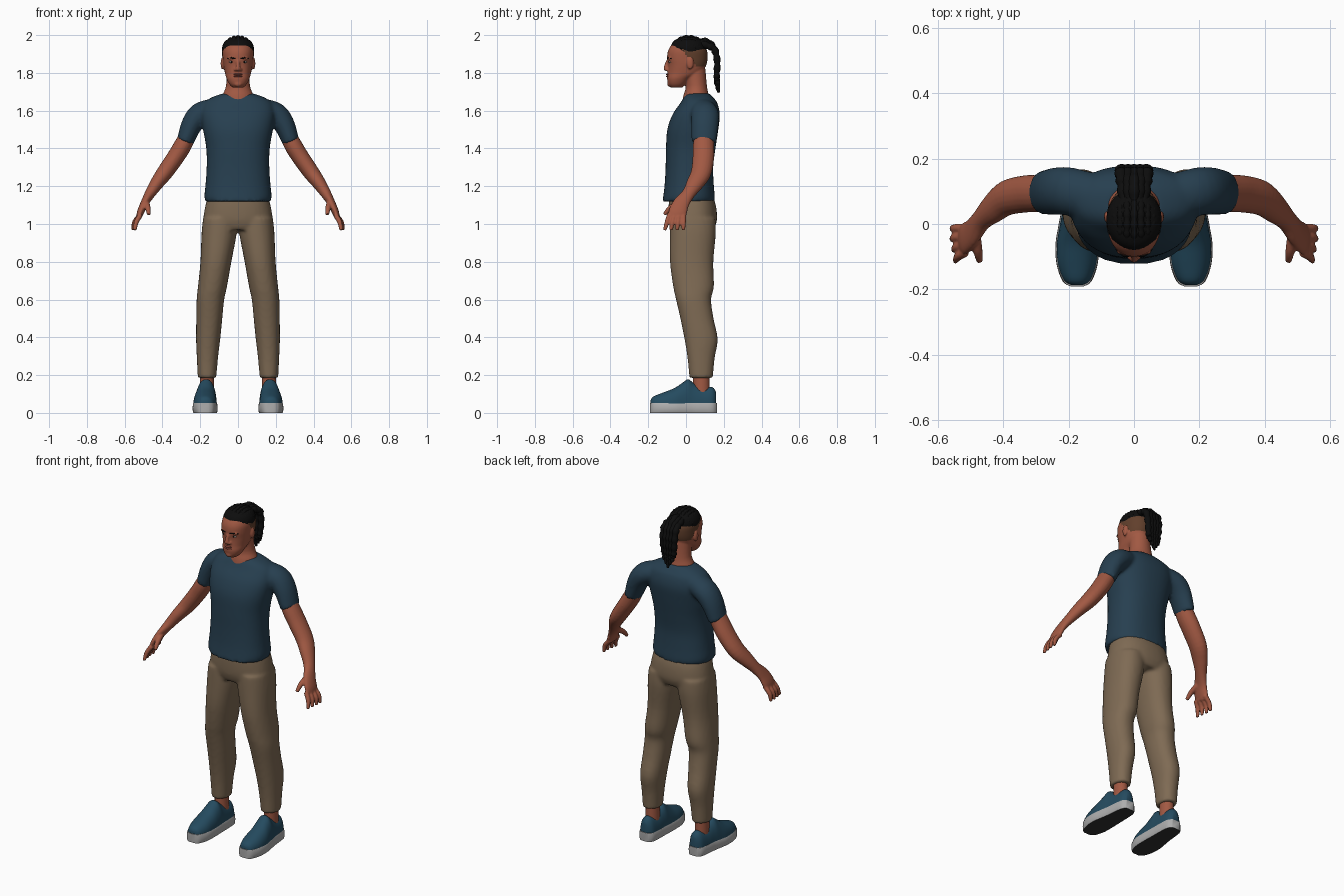
import bpy, bmesh
from math import sin, cos, pi, radians, copysign
from mathutils import Vector, Matrix

cube = bpy.data.objects.get("Cube")
if cube:
    bpy.data.objects.remove(cube, do_unlink=True)

X, Y, Z = Vector((1, 0, 0)), Vector((0, 1, 0)), Vector((0, 0, 1))
SIDES = (("left", 1), ("right", -1))


def material(name, *rgb):
    mat = bpy.data.materials.new(name)
    mat.use_nodes = True
    mat.diffuse_color = (*rgb, 1)
    for node in mat.node_tree.nodes:
        if node.type == "BSDF_PRINCIPLED":
            node.inputs["Base Color"].default_value = (*rgb, 1)
            node.inputs["Roughness"].default_value = 0.8
    return mat


skin = material("skin", 0.36, 0.1, 0.056)
lip_tone = material("lip", 0.26, 0.065, 0.045)
black_hair = material("black_hair", 0.004, 0.004, 0.004)
stubble = material("shaved_hair", 0.12, 0.05, 0.025)
shirt_blue = material("shirt_blue", 0.02, 0.05, 0.08)
khaki = material("khaki", 0.21, 0.145, 0.088)
shoe_blue = material("shoe_blue", 0.018, 0.07, 0.115)
sole_grey = material("sole_grey", 0.42, 0.42, 0.42)
tread_dark = material("tread_dark", 0.03, 0.03, 0.03)
eye_white = material("eye_white", 0.5, 0.45, 0.4)


def resample(points, steps):
    """Smooth curve through tuples of any length."""
    out, last = [], len(points) - 1
    for i in range(last):
        quad = zip(points[max(i - 1, 0)], points[i], points[i + 1], points[min(i + 2, last)])
        quad = list(quad)
        for k in range(steps):
            t = k / steps
            out.append([b + 0.5 * t * (c - a + t * (2 * a - 5 * b + 4 * c - d
                        + t * (3 * b - a - 3 * c + d))) for a, b, c, d in quad])
    return out + [list(points[last])]


def loft(bm, points, side=1, ref=Y, axis=None, power=2, sides=20, steps=4, bump=0, clamp=None):
    """Tube through rings given as (x, y, z, radius across, radius along ref)."""
    path = resample(points, steps)
    rings = []
    for i, (x, y, z, r1, r2) in enumerate(path):
        before, after = path[max(i - 1, 0)], path[min(i + 1, len(path) - 1)]
        tangent = axis or (Vector(after[:3]) - Vector(before[:3])).normalized()
        v = (ref - tangent * ref.dot(tangent)).normalized()
        u = v.cross(tangent)
        swell = 1 + bump * sin(i * pi / 2)
        ring = []
        for k in range(sides):
            c, s = cos(2 * pi * k / sides), sin(2 * pi * k / sides)
            c, s = (copysign(abs(w) ** (2 / power), w) * swell for w in (c, s))
            co = Vector((x, y, z)) + u * (r1 * c) + v * (r2 * s)
            if clamp:
                co.z = min(max(co.z, clamp[0]), clamp[1])
            co.x *= side
            ring.append(bm.verts.new(co))
        rings.append(ring)
    for low, high in zip(rings, rings[1:]):
        for k in range(sides):
            j = (k + 1) % sides
            bm.faces.new((low[k], low[j], high[j], high[k]))
    bm.faces.new(rings[0][::-1])
    bm.faces.new(rings[-1])


def ball(bm, loc, scale):
    matrix = Matrix.LocRotScale(Vector(loc), None, Vector(scale))
    bmesh.ops.create_uvsphere(bm, u_segments=16, v_segments=10, radius=1, matrix=matrix)


def finish(name, bm, *mats, voxel=0, relax=3):
    """Turn the bmesh into an object; voxel blends overlapping pieces into one skin."""
    bmesh.ops.recalc_face_normals(bm, faces=bm.faces)
    mesh = bpy.data.meshes.new(name)
    bm.to_mesh(mesh)
    bm.free()
    mesh.shade_smooth()
    mesh.set_sharp_from_angle(angle=radians(50))
    for mat in mats:
        mesh.materials.append(mat)
    obj = bpy.data.objects.new(name, mesh)
    bpy.context.collection.objects.link(obj)
    if voxel:
        blend = obj.modifiers.new("blend", "REMESH")
        blend.mode, blend.voxel_size, blend.use_smooth_shade = "VOXEL", voxel, True
        soften = obj.modifiers.new("soften", "SMOOTH")
        soften.factor, soften.iterations = 0.5, relax
    return obj


# Shirt: torso and short sleeves
bm = bmesh.new()
loft(bm, [(0, .014, 1.12, .174, .139), (0, .016, 1.15, .178, .136), (0, .017, 1.21, .172, .13),
          (0, .018, 1.3, .166, .126), (0, .025, 1.4, .168, .131), (0, .036, 1.5, .185, .135),
          (0, .054, 1.58, .195, .125), (0, .068, 1.64, .18, .098), (0, .066, 1.67, .14, .078),
          (0, .064, 1.69, .085, .062)], axis=Z, power=2.3, sides=40)
for name, s in SIDES:
    loft(bm, [(.13, .085, 1.605, .06, .07), (.2, .1, 1.58, .063, .074),
              (.245, .1, 1.525, .056, .072), (.281, .095, 1.433, .045, .066)], side=s)
finish("shirt", bm, shirt_blue, voxel=.01, relax=4)

# Trousers: hips and two legs
bm = bmesh.new()
loft(bm, [(0, .025, 1.16, .155, .11), (0, .033, 1.1, .172, .125),
          (0, .037, 1.02, .183, .127), (0, .036, .97, .165, .11)], axis=Z, power=2.3, sides=40)
for name, s in SIDES:
    loft(bm, [(.095, .036, 1.03, .09, .12), (.1, .036, .95, .093, .122), (.117, .03, .8, .082, .115),
              (.135, .04, .67, .077, .108), (.146, .04, .6, .073, .093), (.152, .058, .5, .069, .088),
              (.158, .08, .39, .064, .088), (.162, .08, .29, .056, .072),
              (.164, .08, .185, .049, .062)], side=s, axis=Z, power=2.2, sides=28)
finish("trousers", bm, khaki, voxel=.01, relax=4)

# Arms with hands, ankles, shoes and soles
for name, s in SIDES:
    bm = bmesh.new()
    loft(bm, [(.25, .097, 1.5, .04, .05), (.29, .093, 1.42, .047, .056), (.332, .092, 1.352, .046, .057),
              (.388, .08, 1.272, .043, .054), (.43, .048, 1.215, .036, .046),
              (.466, .013, 1.16, .028, .035), (.495, -.025, 1.11, .021, .043),
              (.515, -.043, 1.065, .019, .049), (.525, -.05, 1.035, .014, .045)], side=s)
    for k in range(4):
        base, tip = -.087 + .025 * k, -.113 + .033 * k
        out = .005 * min(k, 2)
        loft(bm, [(.515, base, 1.05, .014, .014), (.538 + out, (base + tip) / 2, 1.01, .013, .013),
                  (.546 + out, tip, .967, .009, .009)], side=s, sides=12)
    loft(bm, [(.488, -.02, 1.12, .018, .018), (.478, -.08, 1.088, .015, .015),
              (.472, -.114, 1.05, .01, .01)], side=s, ref=X, sides=12)
    finish(name + "_arm", bm, skin, voxel=.005)

    bm = bmesh.new()
    loft(bm, [(.164, .082, .08, .038, .044), (.164, .08, .24, .036, .043)], side=s, axis=Z)
    finish(name + "_ankle", bm, skin)

    # Footprint as (x, y, half width, top height)
    print_rows = [(.174, -.187, .016, .068), (.174, -.172, .04, .087), (.174, -.12, .059, .108),
                  (.174, -.06, .062, .132), (.171, -.015, .058, .162), (.169, .012, .055, .178),
                  (.167, .04, .052, .158), (.165, .085, .049, .137), (.164, .138, .042, .137),
                  (.164, .16, .022, .11)]
    bm = bmesh.new()
    loft(bm, [(x, y, .045, top - .045, w) for x, y, w, top in print_rows], side=s, ref=X, axis=Y,
         power=2.2, sides=32, clamp=(.045, 1))
    finish(name + "_shoe", bm, shoe_blue)
    bm = bmesh.new()
    loft(bm, [(x, y * 1.02, .025, .1, w + .004) for x, y, w, top in print_rows], side=s, ref=X,
         axis=Y, sides=32, clamp=(0, .052))
    sole = finish(name + "_sole", bm, sole_grey, tread_dark)
    for face in sole.data.polygons:
        face.material_index = int(face.normal.z < -.7)

# Head: skull, neck, nose, brow, chin and ears
skull = [(0, -.05, 1.722, .028, .03), (0, -.047, 1.74, .046, .047), (0, -.035, 1.77, .061, .065),
         (0, -.006, 1.8, .069, .091), (0, .005, 1.84, .077, .1), (0, .006, 1.88, .081, .106),
         (0, .007, 1.92, .081, .101), (0, .008, 1.955, .066, .078), (0, .01, 1.98, .035, .04)]
bm = bmesh.new()
loft(bm, skull, axis=Z, power=2.2, sides=36)
loft(bm, [(0, .06, 1.62, .09, .085), (0, .054, 1.68, .082, .068), (0, .055, 1.73, .064, .056),
          (0, .045, 1.82, .058, .058)], axis=Z, sides=28)
loft(bm, [(0, -.092, 1.872, .009, .008), (0, -.103, 1.845, .01, .01),
          (0, -.107, 1.822, .014, .012)], sides=12)
ball(bm, (0, -.105, 1.821), (.014, .014, .011))
ball(bm, (0, -.088, 1.741), (.021, .012, .014))
for name, s in SIDES:
    ball(bm, (s * .013, -.099, 1.817), (.009, .012, .008))
    ball(bm, (s * .03, -.085, 1.876), (.024, .012, .007))
    ball(bm, (s * .083, .022, 1.85), (.009, .018, .032))
finish("head", bm, skin, voxel=.005)

# Lips
bm = bmesh.new()
for z in (1.792, 1.782):
    ball(bm, (0, -.092, z), (.024, .014, .006))
finish("lips", bm, lip_tone)

# Eyes and eyebrows
for name, s in SIDES:
    bm = bmesh.new()
    ball(bm, (s * .034, -.081, 1.858), (.013, .011, .006))
    finish(name + "_eye", bm, eye_white)
    bm = bmesh.new()
    ball(bm, (s * .034, -.0875, 1.858), (.0055, .0055, .0055))
    finish(name + "_iris", bm, black_hair)
    bm = bmesh.new()
    loft(bm, [(.014, -.098, 1.875, .003, .003), (.035, -.094, 1.879, .004, .004),
              (.056, -.077, 1.875, .002, .002)], side=s, ref=Z, sides=8)
    finish(name + "_eyebrow", bm, black_hair)

# Shaved sides: thin shell behind the temples
bm = bmesh.new()
loft(bm, [(x, y, z, rx + .002, ry + .002) for x, y, z, rx, ry in skull[3:-1]], axis=Z,
     power=2.2, sides=72, steps=8)
bare = []
for face in bm.faces:
    c = face.calc_center_median()
    if c.z < 1.835 or c.y < -.02 + (1.92 - c.z) * .9:
        bare.append(face)
bmesh.ops.delete(bm, geom=bare, context="FACES")
finish("shaved_sides", bm, stubble)

# Hair: cap with braided rows running front to back
bm = bmesh.new()
loft(bm, [(0, .014, 1.912, .084, .096), (0, .013, 1.94, .083, .094), (0, .013, 1.968, .068, .078),
          (0, .014, 1.988, .035, .042)], axis=Z, sides=32)
for k in range(-4, 5):
    a = radians(16 * k)
    row = []
    for i in range(8):
        t = radians(15 + 20 * i)
        row.append((.076 * sin(a), .014 - .088 * cos(a) * cos(t), 1.914 + .075 * cos(a) * sin(t),
                    .011, .011))
    loft(bm, row, ref=X, sides=10, bump=.15)
finish("hair", bm, black_hair)

# Ponytail: bundle of hanging braids
bm = bmesh.new()
for k in range(-2, 3):
    x, drop = .014 * k, .02 * abs(k)
    loft(bm, [(x, .05, 1.965, .014, .014), (x * 1.2, .11, 1.965 - drop / 2, .018, .018),
              (x * 1.4, .15, 1.925, .018, .018), (x * 1.4, .165, 1.86, .017, .017),
              (x * 1.2, .163, 1.79, .016, .016), (x, .165, 1.74 + drop / 2, .014, .014),
              (x, .174, 1.695 + drop, .007, .007)], ref=X, sides=12, steps=6, bump=.15)
finish("ponytail", bm, black_hair)
